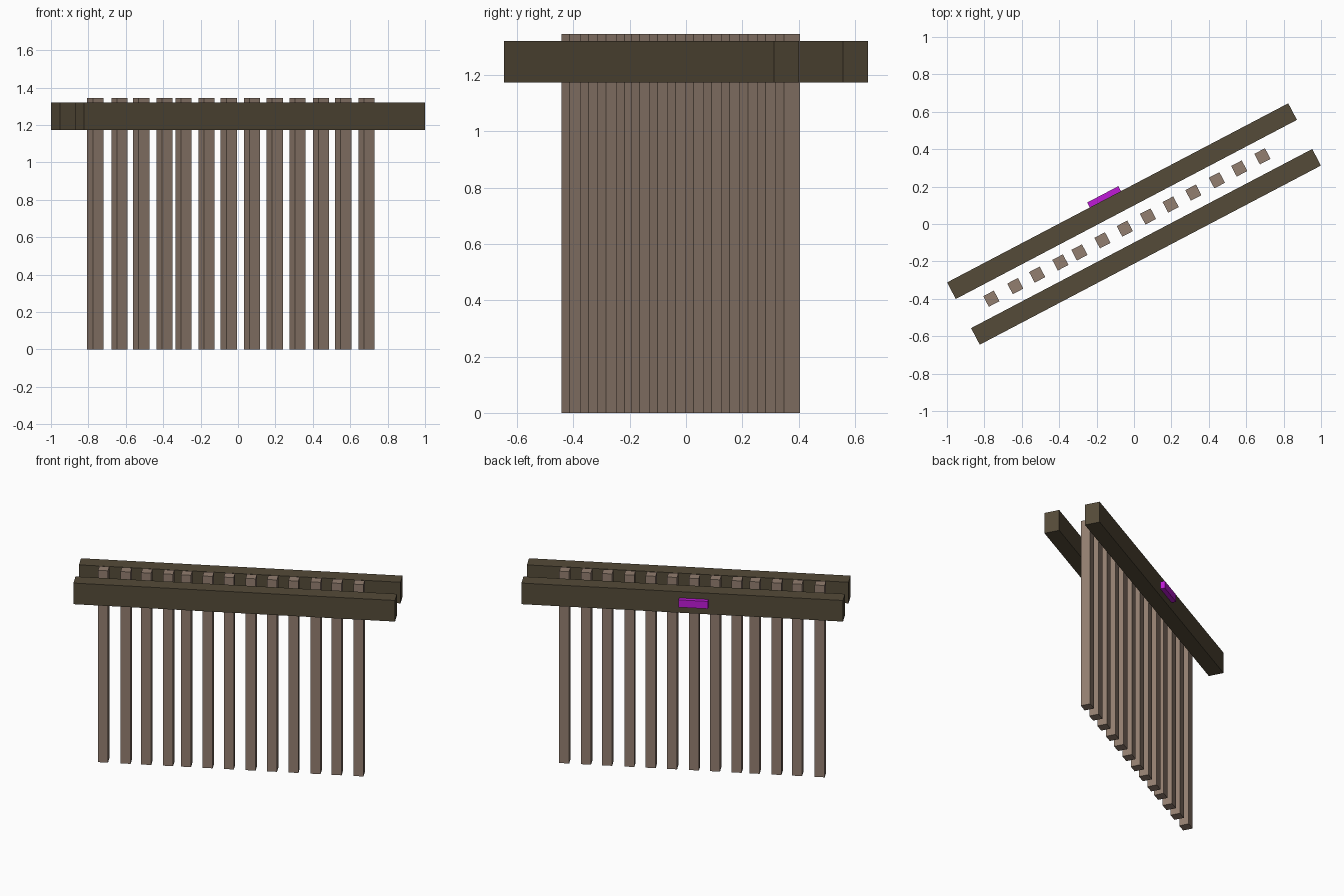
import bpy
from math import radians
from mathutils import Matrix, Vector

if "Cube" in bpy.data.objects:
    bpy.data.objects.remove(bpy.data.objects["Cube"])

# Whole rack is turned about z
TURN = Matrix.Rotation(radians(27.7), 4, 'Z')


def material(name, rgb):
    m = bpy.data.materials.new(name)
    m.diffuse_color = (*rgb, 1)
    m.use_nodes = True
    m.node_tree.nodes["Principled BSDF"].inputs["Base Color"].default_value = m.diffuse_color
    return m


def box(name, centre, size, mat):
    """Flat box; centre is (along rack, across rack, height)."""
    bpy.ops.mesh.primitive_cube_add(size=1)
    ob = bpy.context.object
    ob.name = name
    ob.data.transform(Matrix.Diagonal((*size, 1)))
    ob.matrix_world = TURN @ Matrix.Translation(Vector(centre))
    ob.data.materials.append(mat)
    return ob


dark_wood = material("dark_wood", (0.09, 0.07, 0.04))
pale_wood = material("pale_wood", (0.29, 0.21, 0.16))
magenta = material("magenta", (0.52, 0.01, 0.68))

# Two rails clasping the row of posts
for name, side in (("front_rail", -1), ("back_rail", 1)):
    box(name, (0, side * 0.138, 1.246), (2.06, 0.1, 0.148), dark_wood)

# Thirteen upright posts, slightly uneven spacing
post_positions = [-0.861, -0.716, -0.584, -0.444, -0.329, -0.19, -0.055,
                  0.085, 0.222, 0.359, 0.501, 0.636, 0.776]
for u in post_positions:
    box("post", (u, 0.001, 0.6725), (0.064, 0.064, 1.345), pale_wood)

# Small plate on the outside of the back rail
box("plate", (-0.074, 0.202, 1.25), (0.188, 0.032, 0.052), magenta)
